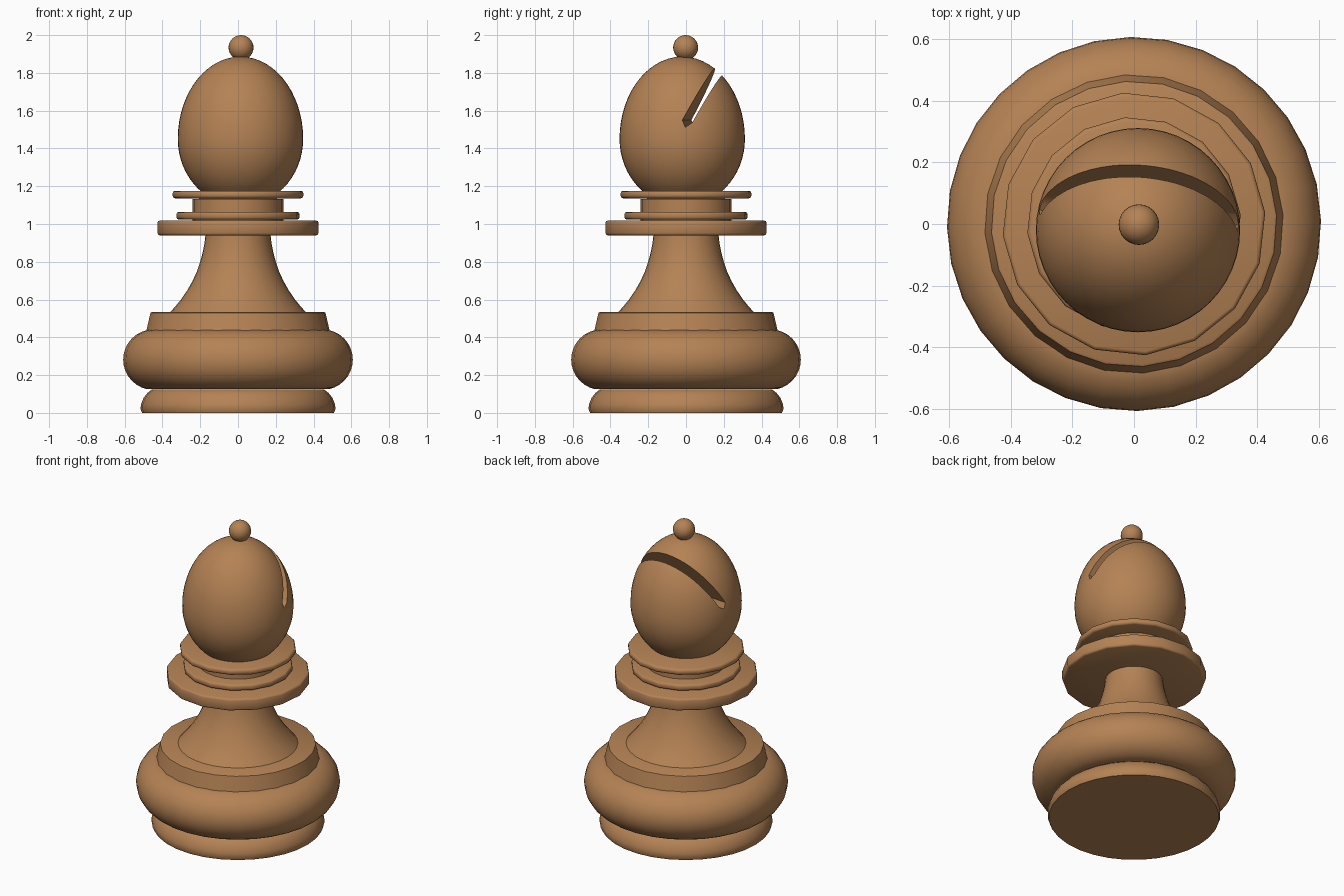
import bpy, bmesh, math

if "Cube" in bpy.data.objects:
    bpy.data.objects.remove(bpy.data.objects["Cube"])

wood = bpy.data.materials.new("warm_wood")
wood.diffuse_color = (0.46, 0.225, 0.09, 1)
wood.use_nodes = True
wood.node_tree.nodes["Principled BSDF"].inputs["Base Color"].default_value = wood.diffuse_color


def finish(name, bm, angle=40):
    bmesh.ops.recalc_face_normals(bm, faces=bm.faces)
    me = bpy.data.meshes.new(name)
    bm.to_mesh(me)
    bm.free()
    me.materials.append(wood)
    ob = bpy.data.objects.new(name, me)
    bpy.context.collection.objects.link(ob)
    bpy.ops.object.select_all(action='DESELECT')
    ob.select_set(True)
    bpy.context.view_layer.objects.active = ob
    bpy.ops.object.shade_smooth_by_angle(angle=math.radians(angle))
    return ob


def lathe(name, profile, sides, centre=(0, 0), turn=0.0, angle=40):
    """Closed solid of revolution from (radius, z) points, bottom to top."""
    bm = bmesh.new()
    rings = []
    for r, z in profile:
        rings.append([bm.verts.new((
            centre[0] + r * math.cos(turn + 2 * math.pi * i / sides),
            centre[1] + r * math.sin(turn + 2 * math.pi * i / sides), z))
            for i in range(sides)])
    for a, b in zip(rings, rings[1:]):
        for i in range(sides):
            j = (i + 1) % sides
            bm.faces.new((a[i], a[j], b[j], b[i]))
    bm.faces.new(rings[0])
    bm.faces.new(rings[-1])
    return finish(name, bm, angle)


def disc(name, r, z0, z1, sides, bevel, turn):
    """Flat collar with softened rims."""
    return lathe(name, [(r - bevel, z0), (r - bevel * 0.3, z0 + bevel * 0.3), (r, z0 + bevel),
                        (r, z1 - bevel), (r - bevel * 0.3, z1 - bevel * 0.3), (r - bevel, z1)],
                 sides, turn=turn, angle=50)


# foot and bulging base
lathe("foot", [(0.508, 0), (0.516, 0.02), (0.514, 0.045), (0.50, 0.08),
               (0.48, 0.105), (0.455, 0.125)], 32)
bulge = [(0.448 + 0.16 * math.cos(a), 0.282 + 0.16 * math.sin(a))
         for a in [math.radians(-78 + 156 * k / 14) for k in range(15)]]
lathe("base_bulge", bulge, 32, turn=math.radians(1))
lathe("base_step", [(0.486, 0.435), (0.464, 0.53), (0.455, 0.535)], 24, turn=0.06)

# flared stem
lathe("stem", [(0.362, 0.53), (0.335, 0.56), (0.302, 0.60), (0.268, 0.65), (0.24, 0.70),
               (0.217, 0.75), (0.20, 0.80), (0.187, 0.85), (0.177, 0.90), (0.172, 0.945)], 32)

# stacked collars and neck
turn = math.radians(5)
disc("wide_collar", 0.428, 0.94, 1.018, 16, 0.012, turn)
disc("lower_ring", 0.327, 1.024, 1.064, 16, 0.012, turn)
disc("upper_ring", 0.348, 1.136, 1.176, 16, 0.014, turn)
lathe("neck", [(0.24, 1.01), (0.24, 1.132), (0.20, 1.134), (0.20, 1.15)], 24)

# egg-shaped head
start = -math.asin(0.285 / 0.357)
head_profile = []
for k in range(25):
    a = start + (math.radians(89) - start) * k / 24
    head_profile.append((0.332 * math.cos(a),
                         1.45 + (0.357 if a < 0 else 0.436) * math.sin(a)))
head = lathe("head", head_profile, 48, centre=(0.013, -0.02))

# slanted slot cut through the head
bm = bmesh.new()
low = [(0.006, 1.55), (0.022, 1.512), (0.058, 1.537)]
d = (0.477 * 0.6, 0.879 * 0.6)
section = low + [(low[2][0] + d[0], low[2][1] + d[1]), (low[0][0] + d[0], low[0][1] + d[1])]
ends = [[bm.verts.new((x, y - 0.075 * x, z)) for y, z in section] for x in (-0.6, 0.6)]
bm.faces.new(ends[0])
bm.faces.new(ends[1])
for i in range(5):
    j = (i + 1) % 5
    bm.faces.new((ends[0][i], ends[0][j], ends[1][j], ends[1][i]))
cutter = finish("slot_cutter", bm)
cutter.hide_render = True
cut = head.modifiers.new("slot", 'BOOLEAN')
cut.operation = 'DIFFERENCE'
cut.solver = 'EXACT'
cut.object = cutter
bpy.context.view_layer.objects.active = head
bpy.ops.object.modifier_move_to_index(modifier="slot", index=0)
bpy.ops.object.modifier_apply(modifier="slot")
bpy.data.objects.remove(cutter)
bpy.ops.object.select_all(action='DESELECT')
head.select_set(True)
bpy.ops.object.shade_smooth_by_angle(angle=math.radians(35))

# ball finial
bm = bmesh.new()
bmesh.ops.create_uvsphere(bm, u_segments=24, v_segments=16, radius=0.066)
bmesh.ops.translate(bm, verts=bm.verts, vec=(0.016, -0.002, 1.934))
finish("finial_ball", bm)
